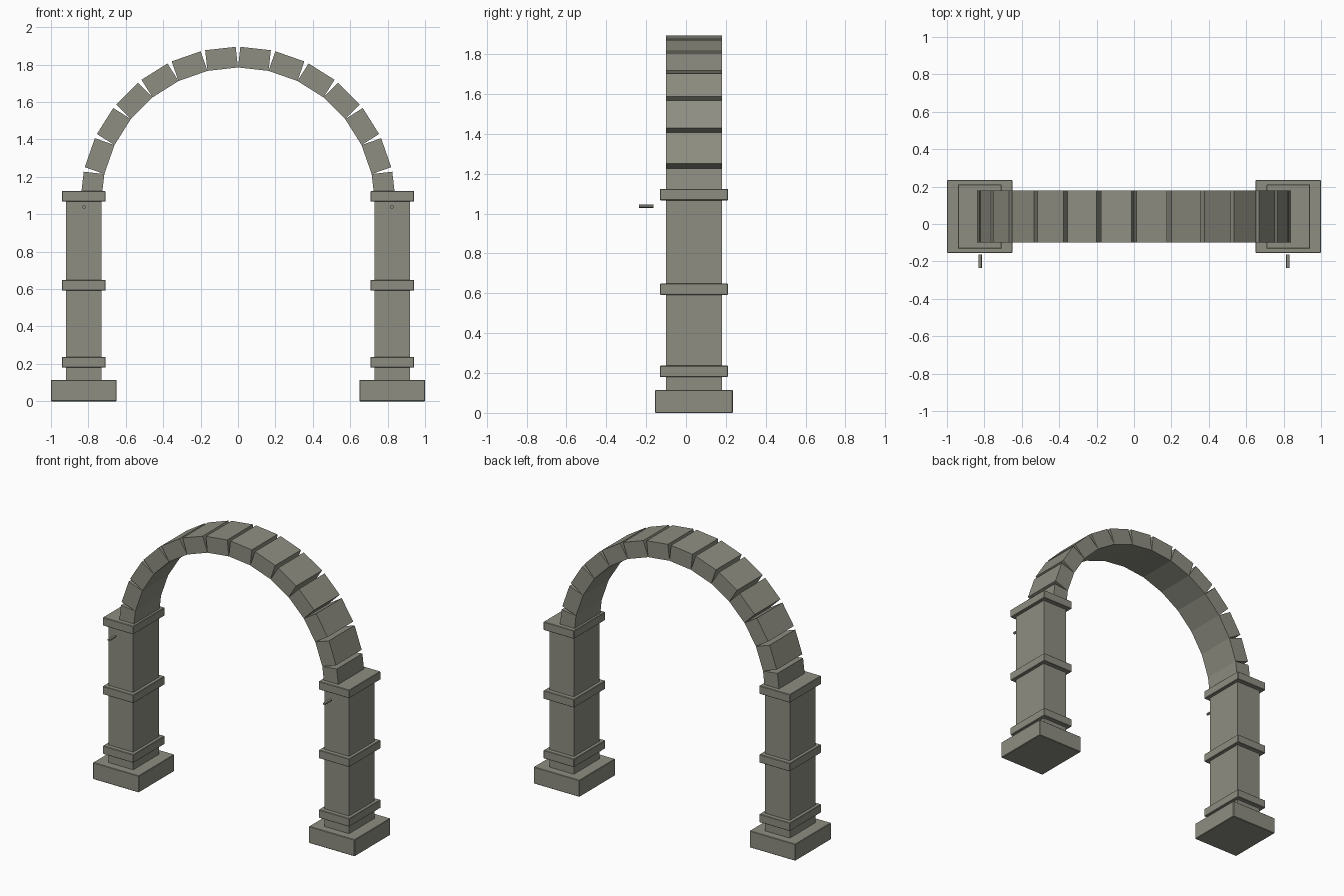
import bpy
import math
from mathutils import Matrix, Vector

cube = bpy.data.objects.get("Cube")
if cube:
    bpy.data.objects.remove(cube, do_unlink=True)

STONE = (0.27, 0.27, 0.222, 1)
stone = bpy.data.materials.new("grey stone")
stone.use_nodes = True
stone.diffuse_color = STONE
stone.node_tree.nodes["Principled BSDF"].inputs["Base Color"].default_value = STONE

MID_Y = 0.04       # depth centre of the masonry
DEPTH = 0.28       # depth of shafts and arch stones


def block(name, centre, size, turn=0.0, bevel=0.0):
    """Stone block, turned about the y axis."""
    bpy.ops.mesh.primitive_cube_add(size=1)
    ob = bpy.context.object
    ob.name = name
    ob.data.transform(Matrix.Diagonal((*size, 1)))
    ob.location = centre
    ob.rotation_euler.y = turn
    ob.data.materials.append(stone)
    if bevel:
        mod = ob.modifiers.new("worn edges", "BEVEL")
        mod.width = bevel
        mod.segments = 1
    return ob


def slab(name, x, width, depth, bottom, top, bevel=0.0):
    return block(name, (x, MID_Y, (bottom + top) / 2),
                 (width, depth, top - bottom), bevel=bevel)


# Pillars with foot, shaft, three collars and a loose peg in front
for side, s in (("left", 1), ("right", -1)):
    x = s * 0.825
    slab(side + "_pillar_base", x, 0.35, 0.39, 0, 0.115, 0.003)
    slab(side + "_pillar_shaft", x, 0.188, DEPTH, 0.11, 1.08)
    for part, bottom, top in (("lower_collar", 0.18, 0.237),
                              ("middle_collar", 0.592, 0.649),
                              ("capital", 1.067, 1.124)):
        slab(f"{side}_pillar_{part}", x, 0.234, 0.342, bottom, top, 0.003)
    bpy.ops.mesh.primitive_cylinder_add(
        vertices=12, radius=0.009, depth=0.072,
        location=(s * 0.823, -0.199, 1.038), rotation=(math.pi / 2, 0, 0))
    peg = bpy.context.object
    peg.name = side + "_peg"
    peg.data.materials.append(stone)
    bpy.ops.object.shade_smooth_by_angle()

# Arch of square-cut stones whose inner edges meet along a half circle
COUNT, RADIUS, SPRING_Z, THICK = 14, 0.733, 1.052, 0.111
step = math.pi / COUNT
chord = 2 * RADIUS * math.sin(step / 2)
reach = RADIUS * math.cos(step / 2) + THICK / 2
for i in range(COUNT):
    a = -math.pi / 2 + (i + 0.5) * step
    centre = Vector((math.sin(a) * reach, MID_Y, SPRING_Z + math.cos(a) * reach))
    block(f"arch_stone_{i + 1}", centre, (chord, DEPTH, THICK), turn=a)
